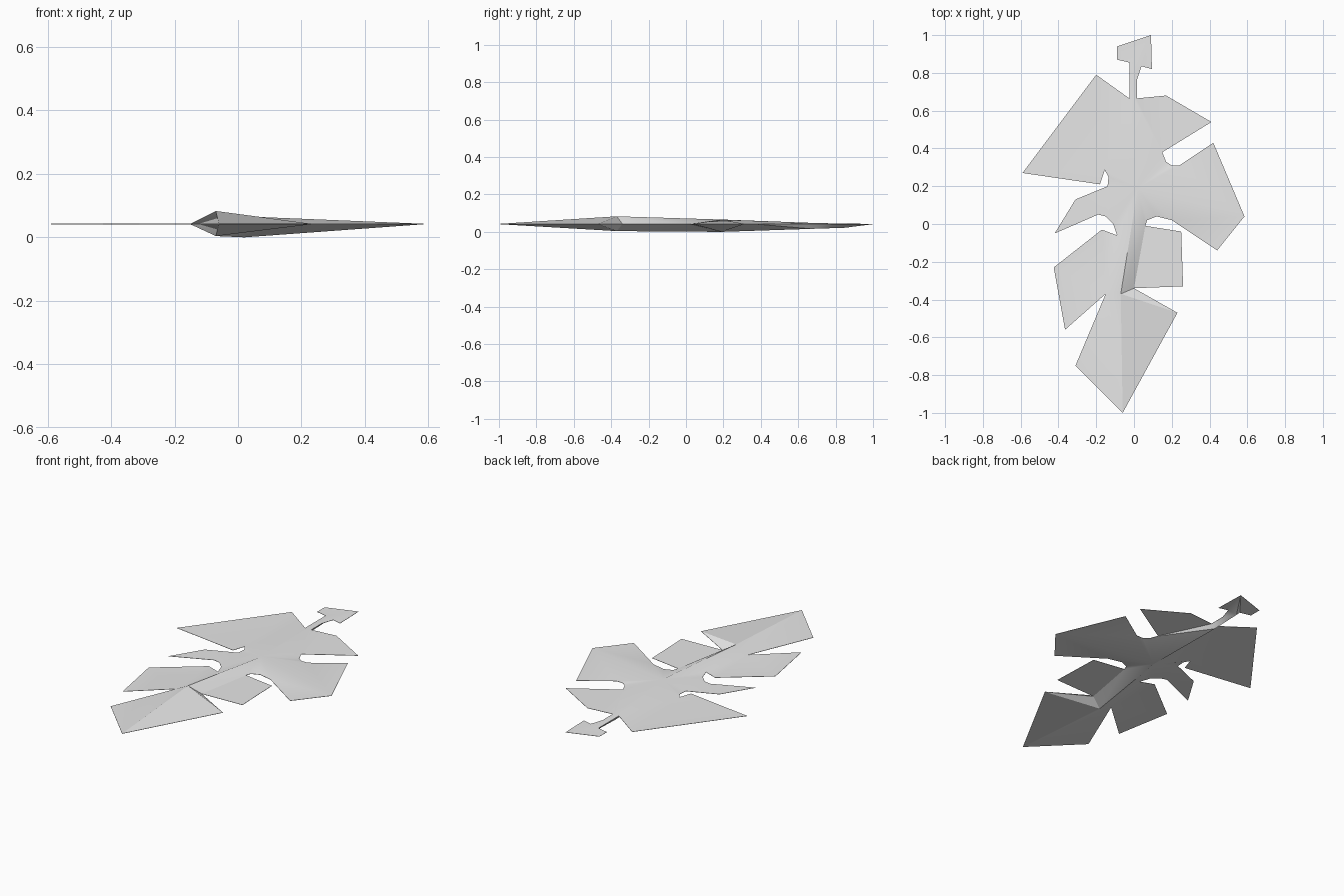
import bpy, bmesh, math
from mathutils import Vector
from mathutils.geometry import delaunay_2d_cdt

cube = bpy.data.objects.get("Cube")
if cube:
    bpy.data.objects.remove(cube)

RIM_HEIGHT = 0.042
RIM_HALF = 0.0008

# Outline, one lobe at a time, counter-clockwise from the tip
tip = [(-0.06, -1)]
front_lobe = [(0.23, -0.47), (0, -0.34)]
right_small_lobe = [(0.26, -0.33), (0.25, -0.04), (0.06, -0.01)]
right_low_notch = [(0.07, 0.02), (0.12, 0.04), (0.2, 0.02)]
right_large_lobe = [(0.44, -0.14), (0.585, 0.04), (0.42, 0.43), (0.24, 0.31)]
right_high_notch = [(0.2, 0.31), (0.17, 0.33), (0.15, 0.38)]
right_rear_lobe = [(0.41, 0.54), (0.17, 0.68), (0.015, 0.665)]
stem = [(0.015, 0.76), (0.04, 0.835), (0.095, 0.82), (0.09, 1),
        (-0.09, 0.94), (-0.09, 0.87), (-0.025, 0.855)]
left_rear_lobe = [(-0.025, 0.665), (-0.2, 0.79), (-0.59, 0.27), (-0.18, 0.21)]
left_high_notch = [(-0.155, 0.285), (-0.135, 0.25), (-0.14, 0.2)]
left_thin_lobe = [(-0.31, 0.13), (-0.42, -0.05), (-0.19, 0.05)]
left_low_notch = [(-0.15, 0.04), (-0.11, 0), (-0.09, -0.06)]
left_small_lobe = [(-0.17, -0.03), (-0.425, -0.23), (-0.365, -0.56), (-0.15, -0.37)]
left_front_corner = [(-0.31, -0.75)]

outline = (tip + front_lobe + right_small_lobe + right_low_notch + right_large_lobe
           + right_high_notch + right_rear_lobe + stem + left_rear_lobe
           + left_high_notch + left_thin_lobe + left_low_notch + left_small_lobe
           + left_front_corner)

# Midrib: x, y, upper height, lower height
midrib = [(-0.07, -0.37, 0.083, 0.004), (0.02, 0.19, 0.066, 0),
          (-0.005, 0.67, 0.048, 0.016), (-0.005, 0.85, 0.044, 0.022)]

count = len(outline)
points = outline + [m[:2] for m in midrib]
heights = [(RIM_HEIGHT + RIM_HALF, RIM_HEIGHT - RIM_HALF)] * count + [m[2:] for m in midrib]
crown, heart = midrib[0][:2], midrib[1][:2]

# Creases: midrib, flat-lobe borders and main veins
creases = [(tip[0], crown), (crown, heart), (heart, midrib[2][:2]),
           (midrib[2][:2], midrib[3][:2]),
           (tip[0], left_small_lobe[-1]),
           (left_small_lobe[-1], left_low_notch[-1]),
           (left_low_notch[1], left_high_notch[-1]),
           (left_high_notch[0], left_rear_lobe[1]),
           (crown, front_lobe[0]), (heart, right_large_lobe[1])]
edges = [(i, (i + 1) % count) for i in range(count)]
edges += [(points.index(a), points.index(b)) for a, b in creases]

flat, _, triangles, sources, _, _ = delaunay_2d_cdt(
    [Vector(p) for p in points], edges, [], 1, 0.00001)

# Upper and lower skins over the same triangles
bm = bmesh.new()
upper, lower = [], []
for position, source in zip(flat, sources):
    high, low = heights[source[0]] if source else (RIM_HEIGHT + RIM_HALF, RIM_HEIGHT - RIM_HALF)
    upper.append(bm.verts.new((position.x, position.y, high)))
    lower.append(bm.verts.new((position.x, position.y, low)))
for triangle in triangles:
    bm.faces.new([upper[i] for i in triangle])
    bm.faces.new([lower[i] for i in reversed(triangle)])

# Thin rim joining the skins
partner = dict(zip(upper, lower))
upper_set = set(upper)
rim = [e for e in bm.edges if e.is_boundary and e.verts[0] in upper_set]
for edge in rim:
    a, b = edge.verts
    bm.faces.new((a, b, partner[b], partner[a]))
bmesh.ops.recalc_face_normals(bm, faces=bm.faces)

mesh = bpy.data.meshes.new("leaf")
bm.to_mesh(mesh)
bm.free()
leaf = bpy.data.objects.new("leaf", mesh)
bpy.context.collection.objects.link(leaf)

# Single pale grey colour
grey = bpy.data.materials.new("pale_grey")
grey.use_nodes = True
colour = (0.8, 0.8, 0.8, 1)
grey.diffuse_color = colour
grey.node_tree.nodes["Principled BSDF"].inputs["Base Color"].default_value = colour
mesh.materials.append(grey)

bpy.ops.object.select_all(action="DESELECT")
leaf.select_set(True)
bpy.context.view_layer.objects.active = leaf
bpy.ops.object.shade_smooth_by_angle(angle=math.radians(30))
